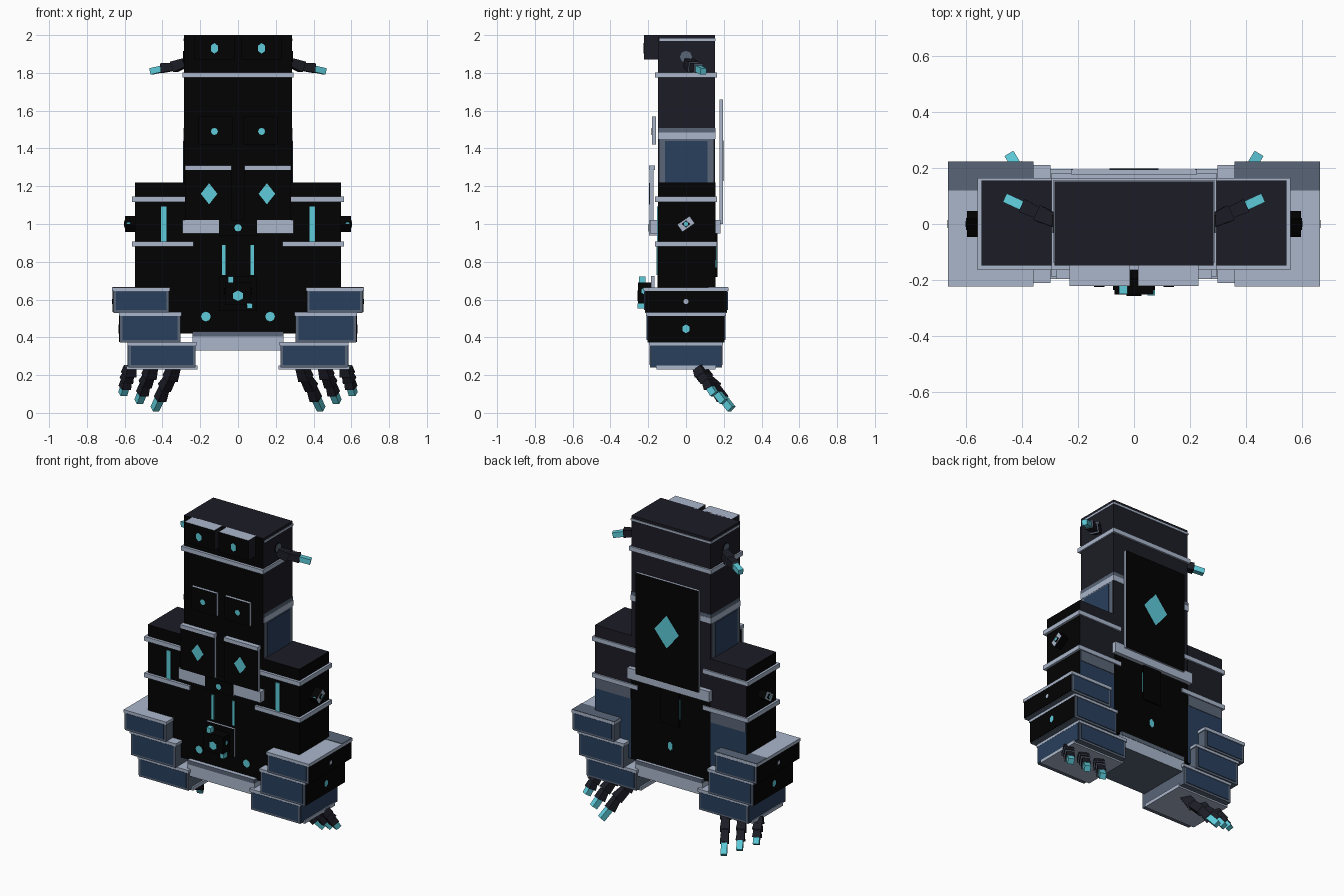
import bpy, bmesh, math
from mathutils import Vector, Matrix

if "Cube" in bpy.data.objects:
    bpy.data.objects.remove(bpy.data.objects["Cube"])


def material(name, rgb):
    m = bpy.data.materials.new(name)
    m.diffuse_color = (*rgb, 1)
    m.use_nodes = True
    m.node_tree.nodes["Principled BSDF"].inputs["Base Color"].default_value = m.diffuse_color
    return m


MATS = [material("black", (0.0006, 0.0006, 0.0006)),
        material("dark slate", (0.0115, 0.0115, 0.019)),
        material("navy blue", (0.022, 0.05, 0.108)),
        material("mid grey", (0.10, 0.13, 0.185)),
        material("light grey", (0.40, 0.47, 0.60)),
        material("cyan", (0.11, 0.6, 0.7))]
BLACK, SLATE, NAVY, MID, LIGHT, CYAN = range(6)


def finish(name, bm):
    mesh = bpy.data.meshes.new(name)
    for m in MATS:
        mesh.materials.append(m)
    bm.to_mesh(mesh)
    bm.free()
    ob = bpy.data.objects.new(name, mesh)
    bpy.context.collection.objects.link(ob)
    return ob


def box(name, x, y, z, col, top=None, bottom=None, side=None, front=None, back=None):
    """Box from ranges; faces are coloured by the direction they point in."""
    x = sorted(x)
    bm = bmesh.new()
    bmesh.ops.create_cube(bm, size=1)
    for v in bm.verts:
        v.co = [(r[0] + r[1]) / 2 + c * (r[1] - r[0]) for c, r in zip(v.co, (x, y, z))]
    bm.normal_update()
    for f in bm.faces:
        n = f.normal
        pick = (top if n.z > .5 else bottom if n.z < -.5 else side if abs(n.x) > .5
                else front if n.y < -.5 else back)
        f.material_index = col if pick is None else pick
    return finish(name, bm)


def gem(name, centre, rw, rz, axis='Y', n=4, col=CYAN, depth=0.007):
    """Thin polygon plate facing along axis, with a black rim."""
    bm = bmesh.new()
    bmesh.ops.create_cone(bm, cap_ends=True, segments=n, radius1=1, radius2=1, depth=depth)
    bm.normal_update()
    for f in bm.faces:
        f.material_index = col if abs(f.normal.z) > .5 else BLACK
    rot = Matrix.Rotation(math.pi / 2, 4, 'X')
    if axis == 'X':
        rot = Matrix.Rotation(math.pi / 2, 4, 'Z') @ rot
    mat = Matrix.Translation(centre) @ rot @ Matrix.Diagonal((rw, rz, 1, 1))
    bmesh.ops.transform(bm, matrix=mat, verts=bm.verts)
    return finish(name, bm)


def limb(name, a, b, w0, w1, segments):
    """Chain of blocky tapering segments from a to b with grey joints and a cyan tip."""
    a, b = Vector(a), Vector(b)
    d = b - a
    q = d.to_track_quat('Z', 'Y').to_matrix().to_4x4()
    bm = bmesh.new()
    step = d.length / segments
    for i in range(segments):
        tip = i == segments - 1
        w = w0 + (w1 - w0) * i / (segments - 1)
        mat = (Matrix.Translation(a + d * ((i + .5) / segments)) @ q
               @ Matrix.Rotation(0 if tip else (-1) ** i * .12, 4, 'X'))
        r = bmesh.ops.create_cone(bm, cap_ends=True, segments=4, radius1=w * .6,
                                  radius2=w * (.6 if tip else .75), depth=step * 1.05,
                                  matrix=mat @ Matrix.Rotation(math.pi / 4, 4, 'Z'))
        bm.normal_update()
        for f in {f for v in r["verts"] for f in v.link_faces}:
            cap = abs(f.normal.dot(d.normalized())) > .9
            f.material_index = CYAN if tip else MID if cap else SLATE
    return finish(name, bm)


# Head and upper torso
box("upper_torso", (-.285, .285), (-.148, .153), (1.0, 1.785), SLATE, front=BLACK)
box("head", (-.285, .285), (-.148, .153), (1.785, 2.0), SLATE, front=BLACK)
box("neck_trim", (-.295, .295), (-.165, .165), (1.775, 1.803), LIGHT)
box("head_top_trim", (-.288, .288), (-.14, .157), (1.97, 1.982), LIGHT)
box("torso_band", (-.289, .289), (-.146, .157), (1.45, 1.485), LIGHT)
box("torso_band_top", (-.288, .288), (-.146, .156), (1.485, 1.508), MID)

# Lower torso, waist slabs and base
box("lower_torso", (-.285, .285), (-.15, .157), (.42, 1.0), BLACK)
box("waist_trim", (-.295, .295), (-.19, .183), (.95, 1.02), LIGHT)
box("base_slab", (-.24, .24), (-.175, .175), (.33, .405), LIGHT, bottom=MID)
box("base_slab_top", (-.24, .24), (-.177, .177), (.405, .432), MID, top=LIGHT)
box("waist_block", (-.1, .1), (-.195, -.14), (.94, 1.022), BLACK, side=LIGHT)
gem("waist_stud", (0, -.196, .98), .02, .02, n=8)
box("belly_plate", (-.1, .1), (-.185, -.168), (.54, .725), LIGHT, front=BLACK, back=BLACK)

# Belly knob with studs
box("belly_knob", (-.07, .07), (-.253, -.18), (.57, .69), BLACK)
gem("knob_gem", (0, -.254, .62), .03, .028, n=6)
box("upper_stud", (-.053, -.023), (-.25, -.215), (.69, .722), CYAN)
box("lower_stud", (.048, .076), (-.256, -.215), (.552, .58), CYAN)

# Back plate and raised back column
box("back_plate", (-.225, .225), (.177, .195), (1.0, 1.66), LIGHT, back=BLACK, front=BLACK)
gem("back_diamond", (0, .195, 1.335), .088, .108)
box("back_column", (-.066, .066), (.15, .168), (.72, .95), BLACK)
gem("back_stud", (0, .158, .58), .02, .03, n=6)

for s, tag in ((-1, "left"), (1, "right")):
    def mx(a, b):
        return (s * a, s * b)

    # Brow blocks, eyes and feelers
    box(tag + "_brow", mx(.015, .23), (-.222, -.14), (1.87, 2.0), SLATE,
        top=LIGHT, front=BLACK)
    gem(tag + "_eye", (s * .125, -.222, 1.93), .022, .028, n=6)
    gem(tag + "_feeler_socket", (s * .288, 0, 1.885), .032, .032, 'X', 8, MID)
    limb(tag + "_feeler", (s * .28, .01, 1.85), (s * .458, .092, 1.808), .055, .04, 3)

    # Thin chest plates standing off the body
    box(tag + "_upper_chest_plate", mx(.03, .21), (-.18, -.16), (1.42, 1.57), LIGHT,
        front=BLACK, back=BLACK)
    gem(tag + "_chest_stud", (s * .125, -.18, 1.49), .019, .019, n=8)
    box(tag + "_lower_chest_plate", mx(.035, .28), (-.193, -.172), (1.02, 1.31), LIGHT,
        front=BLACK, back=BLACK)
    box(tag + "_chest_trim", mx(.035, .28), (-.197, -.165), (1.287, 1.31), LIGHT)
    gem(tag + "_chest_diamond", (s * .153, -.193, 1.16), .044, .056)

    # Torso side panels
    box(tag + "_side_frame", mx(.27, .288), (-.14, .145), (1.2, 1.45), MID)
    box(tag + "_side_panel", mx(.28, .292), (-.112, .115), (1.2, 1.44), NAVY)

    # Belly strips and gems
    box(tag + "_belly_strip", mx(.065, .085), (-.157, -.145), (.73, .89), CYAN)
    box(tag + "_back_strip", mx(.06, .071), (.15, .162), (.77, .9), CYAN)
    gem(tag + "_belly_gem", (s * .17, -.152, .51), .026, .026, n=8)
    gem(tag + "_knob_side_gem", (s * .071, -.225, .645), .013, .016, 'X', 6)

    # Shoulder column with trims
    box(tag + "_shoulder", mx(.28, .545), (-.148, .155), (.89, 1.22), BLACK, top=SLATE, back=SLATE)
    box(tag + "_upper_arm", mx(.27, .545), (-.148, .155), (.42, .89), BLACK, back=NAVY)
    box(tag + "_upper_arm_band", mx(.287, .54), (.15, .158), (.81, .885), MID)
    for i, z in enumerate((.88, 1.117)):
        box(f"{tag}_arm_trim_{i + 1}", mx(.235, .56), (-.165, .165), (z, z + .028), LIGHT)
    box(tag + "_shoulder_strip", mx(.378, .407), (-.154, -.145), (.908, 1.092), CYAN)

    # Tilted shoulder peg with lights
    peg = box(tag + "_shoulder_peg", mx(-.04, .052), (-.04, .04), (-.024, .024), BLACK, side=LIGHT)
    peg.location = (s * .545, 0, 1.0)
    peg.rotation_euler.x = .6
    gem(tag + "_peg_face", (s * .597, 0, 1.0), .022, .02, 'X', 4, BLACK)
    gem(tag + "_peg_light", (s * .6, 0, 1.0), .013, .013, 'X', 6)
    gem(tag + "_peg_front_light", (s * .58, -.038, 1.0), .012, .012, n=6)

    # Stepped forearm: inner x, outer x, half depth, bottom, top, side colour
    tiers = ((.365, .66, .218, .53, .66, BLACK),
             (.305, .625, .205, .372, .53, BLACK),
             (.225, .58, .19, .24, .372, NAVY))
    for i, (a, b, d, z0, z1, col) in enumerate(tiers):
        n = f"{tag}_forearm_{i + 1}"
        box(n, mx(a, b), (-d, d), (z0, z1), MID, top=LIGHT)
        box(n + "_trim", mx(a - .006, b + .006), (-d - .006, d + .006), (z1 - .016, z1 + .003), LIGHT)
        box(n + "_face_panels", mx(a + .014, b - .014), (-d - .004, d + .004),
            (z0 + .014, z1 - .018), NAVY)
        box(n + "_side_panel", mx(b - .01, b + .005), (-d + .004, d - .004),
            (z0 + .004, z1 - .016), col)
    box(tag + "_forearm_rear_lid", mx(.36, .665), (.12, .223), (.655, .666), MID)
    box(tag + "_wrist_trim", mx(.215, .59), (-.155, .155), (.23, .252), LIGHT)
    gem(tag + "_side_stud", (s * .664, 0, .59), .014, .014, 'X', 8, LIGHT)
    gem(tag + "_side_gem", (s * .63, 0, .445), .02, .024, 'X', 6)

    # Fingers
    for i, (xa, xb, yb, zb) in enumerate(((.57, .61, .15, .10), (.455, .525, .2, .06),
                                          (.335, .44, .24, .022))):
        limb(f"{tag}_finger_{i + 1}", (s * xa, .065, .24), (s * xb, yb, zb), .06, .044, 4)
